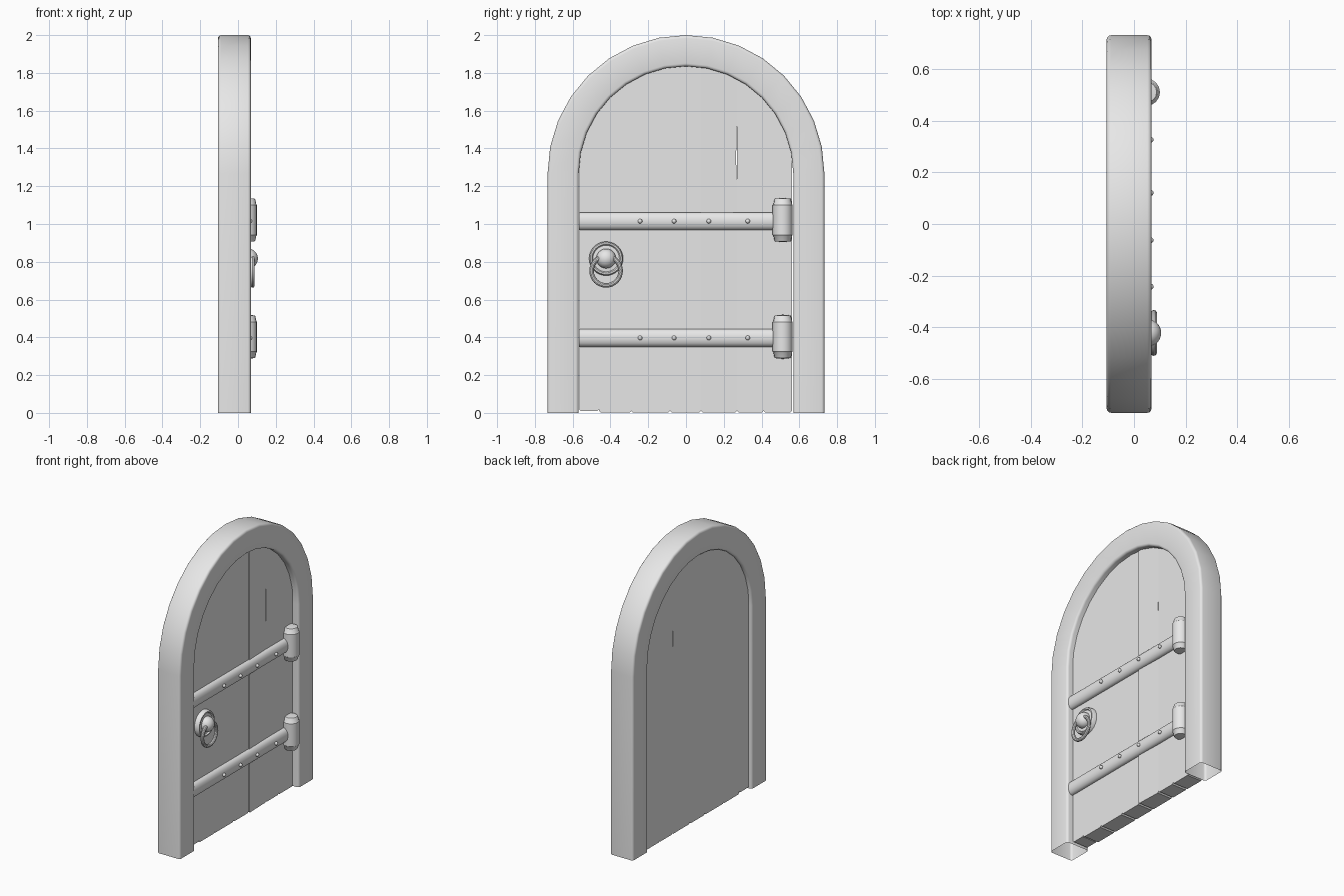
import bpy
import bmesh
from math import sin, cos, pi, sqrt
from mathutils import Matrix

cube = bpy.data.objects.get("Cube")
if cube:
    bpy.data.objects.remove(cube, do_unlink=True)

grey = bpy.data.materials.new("plain_grey")
grey.use_nodes = True
grey.diffuse_color = (0.8, 0.8, 0.8, 1)
grey.node_tree.nodes["Principled BSDF"].inputs["Base Color"].default_value = (0.8, 0.8, 0.8, 1)

ARCH_Z = 1.267                # height where the arch springs
INNER, OUTER = 0.568, 0.733   # arch radii
BACK, FRONT = -0.106, 0.068   # frame depth
DOOR_BACK, DOOR_FRONT = -0.085, 0.025


def finish(bm, name, angle=0.6):
    bmesh.ops.recalc_face_normals(bm, faces=bm.faces)
    mesh = bpy.data.meshes.new(name)
    bm.to_mesh(mesh)
    bm.free()
    mesh.materials.append(grey)
    obj = bpy.data.objects.new(name, mesh)
    bpy.context.collection.objects.link(obj)
    bpy.ops.object.select_all(action='DESELECT')
    obj.select_set(True)
    bpy.context.view_layer.objects.active = obj
    bpy.ops.object.shade_smooth_by_angle(angle=angle)
    return obj


def lathe(name, profile, matrix, sides=24):
    """Revolve (radius, height) points round local z."""
    bm = bmesh.new()
    verts = [bm.verts.new((r, 0, h)) for r, h in profile]
    edges = [bm.edges.new(pair) for pair in zip(verts, verts[1:])]
    bmesh.ops.spin(bm, geom=verts + edges, cent=(0, 0, 0), axis=(0, 0, 1),
                   angle=2 * pi, steps=sides, use_duplicate=False)
    bmesh.ops.remove_doubles(bm, verts=bm.verts, dist=0.0001)
    bmesh.ops.transform(bm, matrix=matrix, verts=bm.verts)
    return finish(bm, name)


def extrude(points, direction):
    """Turn a closed outline into a solid; return it with its moved vertices."""
    bm = bmesh.new()
    face = bm.faces.new([bm.verts.new(p) for p in points])
    made = bmesh.ops.extrude_face_region(bm, geom=[face], use_keep_orig=True)["geom"]
    moved = [v for v in made if isinstance(v, bmesh.types.BMVert)]
    bmesh.ops.translate(bm, verts=moved, vec=direction)
    return bm, moved


# Frame: rounded rectangular section swept up, over the arch and down, open at the feet
def make_frame():
    b = 0.016
    section = []
    for cx, cr, start in ((FRONT - b, OUTER - b, 0), (BACK + b, OUTER - b, 1),
                          (BACK + b, INNER + b, 2), (FRONT - b, INNER + b, 3)):
        for i in range(4):
            a = (start + i / 3) * pi / 2
            section.append((cx + b * cos(a), cr + b * sin(a)))
    path = [(0, 0)] + [(pi * i / 16, ARCH_Z) for i in range(17)] + [(pi, 0)]
    bm = bmesh.new()
    rings = [[bm.verts.new((x, r * cos(a), z + r * sin(a))) for x, r in section]
             for a, z in path]
    n = len(section)
    for r0, r1 in zip(rings, rings[1:]):
        for i in range(n):
            j = (i + 1) % n
            bm.faces.new((r0[i], r0[j], r1[j], r1[i]))
    finish(bm, "frame")


# Planks: cut to the arch at the top, clipped corners at the bottom, fronts slightly tilted
def make_plank(name, y0, y1, tilt, drop, cracked):
    chip = 0.009
    outline = [(y0, drop + chip), (y0 + chip, drop), (y1 - chip, drop), (y1, drop + chip)]
    if cracked:
        outline += [(y1, 1.2), (y1 - 0.005, 1.34), (y1, 1.58)]
    for i in range(9):
        y = y1 + (y0 - y1) * i / 8
        outline.append((y, ARCH_Z + sqrt(0.575 ** 2 - y * y)))
    bm, front = extrude([(DOOR_BACK, y, z) for y, z in outline],
                        (DOOR_FRONT - DOOR_BACK, 0, 0))
    for v in front:
        v.co.x += tilt * (y1 - v.co.y) / (y1 - y0)
    finish(bm, name, 0.4)


make_frame()
seams = [-0.565, -0.46, -0.29, -0.085, 0.08, 0.27, 0.41, 0.56]
for k, (left, right) in enumerate(zip(seams, seams[1:])):
    make_plank(f"plank_{k + 1}", left, right, 0.006 if k == 4 else 0,
               0.01 if k == 0 else 0.002, k == 4)

# Hinges: domed strap, barrel and rivets, one set per height
strap_half = [(0.015, 0.047), (0.034, 0.047), (0.046, 0.041), (0.055, 0.028), (0.06, 0.01)]
strap_section = strap_half + [(x, -h) for x, h in reversed(strap_half)]
barrel_half = [(0, 0.117), (0.04, 0.113), (0.044, 0.108), (0.049, 0.083),
               (0.053, 0.079), (0.053, 0.06)]
barrel = barrel_half + [(r, -h) for r, h in reversed(barrel_half)]
for label, z in (("upper", 1.015), ("lower", 0.397)):
    bm, _ = extrude([(x, -0.567, z + h) for x, h in strap_section], (0, 1.04, 0))
    finish(bm, f"{label}_hinge_strap")

    lathe(f"{label}_hinge_barrel", barrel, Matrix.Translation((0.048, 0.512, z + 0.006)), 16)

    for k, y in enumerate((-0.243, -0.063, 0.121, 0.327)):
        bm = bmesh.new()
        bmesh.ops.create_uvsphere(bm, u_segments=12, v_segments=8, radius=0.012)
        bmesh.ops.translate(bm, vec=(0.064, y, z), verts=bm.verts)
        finish(bm, f"{label}_rivet_{k + 1}", 1.0)

# Handle: round back plate, knob and hanging ring
KNOB_Y, KNOB_Z = -0.423, 0.817
turn = Matrix.Rotation(pi / 2, 4, 'Y')
lathe("handle_plate",
      [(0.09, 0.01), (0.09, 0.048), (0.084, 0.058), (0.076, 0.058), (0.07, 0.05),
       (0.04, 0.053), (0, 0.053)],
      Matrix.Translation((0, KNOB_Y, KNOB_Z)) @ turn, 32)

bm = bmesh.new()
bmesh.ops.create_uvsphere(bm, u_segments=24, v_segments=14, radius=0.052)
bmesh.ops.transform(bm, verts=bm.verts,
                    matrix=Matrix.Translation((0.056, KNOB_Y, KNOB_Z)) @ turn
                    @ Matrix.Diagonal((1, 1, 0.95, 1)))
finish(bm, "handle_knob", 1.0)

ring = [(0.077 + 0.012 * cos(2 * pi * i / 10), 0.012 * sin(2 * pi * i / 10))
        for i in range(11)]
lathe("handle_ring", ring, Matrix.Translation((0.077, KNOB_Y, 0.752)) @ turn, 32)
